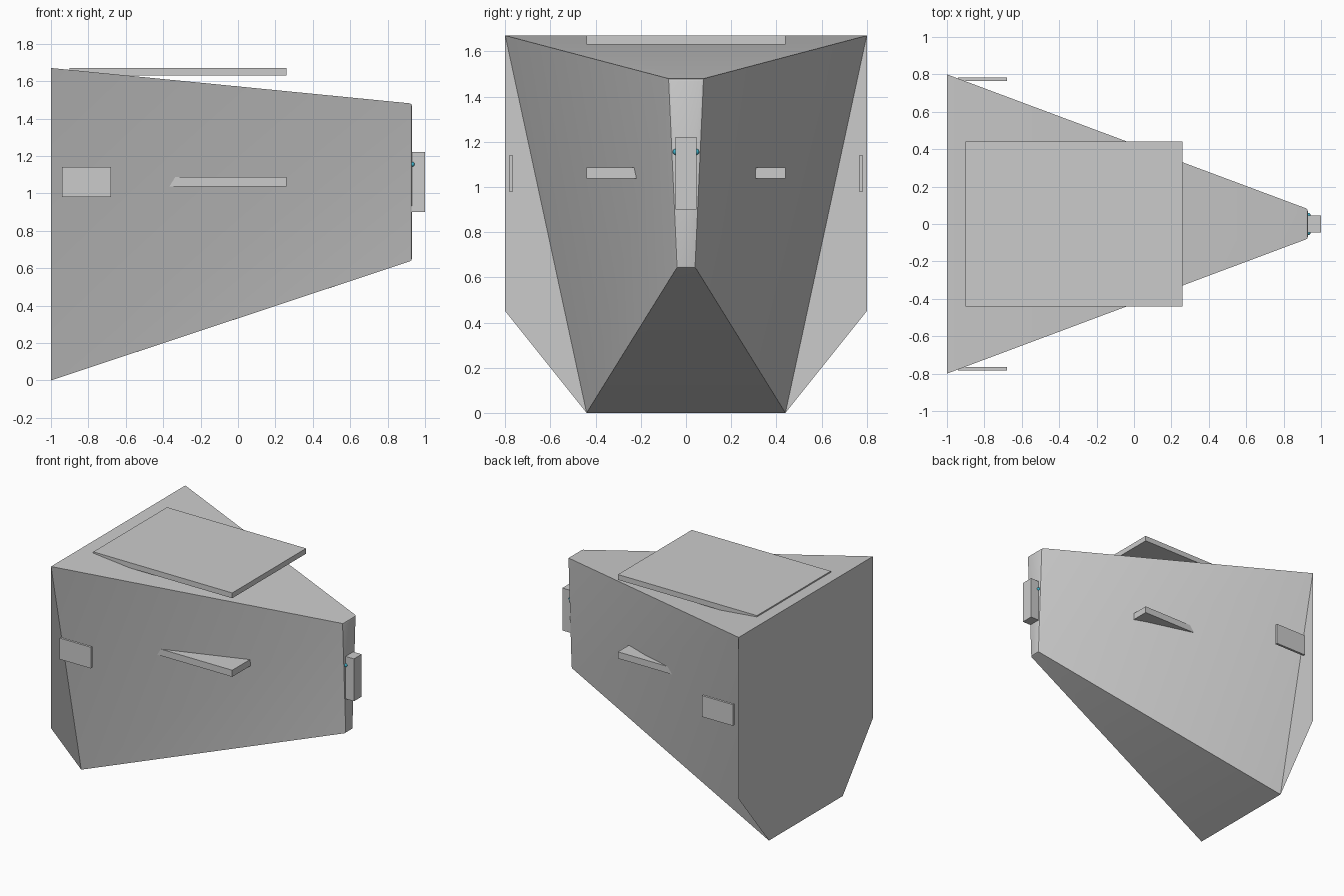
import bpy, bmesh, math

if "Cube" in bpy.data.objects:
    bpy.data.objects.remove(bpy.data.objects["Cube"])


def box(name, x0, x1, y0, y1, z0, z1):
    bm = bmesh.new()
    bmesh.ops.create_cube(bm, size=1)
    for v in bm.verts:
        v.co = ((x0 + x1) / 2 + v.co.x * (x1 - x0),
                (y0 + y1) / 2 + v.co.y * (y1 - y0),
                (z0 + z1) / 2 + v.co.z * (z1 - z0))
    me = bpy.data.meshes.new(name)
    bm.to_mesh(me)
    bm.free()
    ob = bpy.data.objects.new(name, me)
    bpy.context.collection.objects.link(ob)
    return ob


# Tapered hull: six-sided tail narrowing to a slim upright nose
half = [(-1, .80, 1.67), (-1, .80, .45), (-1, .44, 0), (.93, .042, .64), (.93, .08, 1.48)]
bm = bmesh.new()
L = [bm.verts.new((x, -y, z)) for x, y, z in half]
R = [bm.verts.new(p) for p in half]
A, B, C, D, E = range(5)
# each flank folds along a different diagonal
flanks = [[L[i] for i in t] for t in ((A, B, C), (A, C, E), (C, D, E))]
flanks += [[R[i] for i in reversed(t)] for t in ((A, B, C), (A, C, D), (A, D, E))]
for f in flanks:
    bm.faces.new(f)
bm.faces.new([L[A], L[E], R[E], R[A]])                      # top
bm.faces.new([L[C], R[C], R[D], L[D]])                      # underside
nose = bm.faces.new([L[D], R[D], R[E], L[E]])
bm.faces.new([L[A], R[A], R[B], R[C], L[C], L[B]])          # tail
bmesh.ops.bevel(bm, geom=list(nose.edges), offset=.012, segments=2,
                profile=.5, affect='EDGES')
me = bpy.data.meshes.new("hull")
bm.to_mesh(me)
bm.free()
hull = bpy.data.objects.new("hull", me)
bpy.context.collection.objects.link(hull)
bpy.context.view_layer.objects.active = hull
hull.select_set(True)
bpy.ops.object.shade_smooth_by_angle(angle=math.radians(25))

# Flat plates: roof, side fins running through the hull, nose block
box("roof_plate", -.90, .26, -.44, .44, 1.63, 1.67)
box("side_fins", -.90, .26, -.44, .44, 1.037, 1.087)
box("nose_block", .90, 1.0, -.046, .046, .90, 1.22)

teal = bpy.data.materials.new("teal")
teal.diffuse_color = (.05, .45, .6, 1)
teal.use_nodes = True
teal.node_tree.nodes["Principled BSDF"].inputs["Base Color"].default_value = teal.diffuse_color
for side, s in (("left", -1), ("right", 1)):
    # Small rear side panels
    box("panel_" + side, -.94, -.68, s * .774 - .009, s * .774 + .009, .98, 1.14)
    # Tiny beads beside the nose block
    bpy.ops.mesh.primitive_uv_sphere_add(segments=12, ring_count=8, radius=.013,
                                         location=(.932, s * .046, 1.155))
    bead = bpy.context.object
    bead.name = "bead_" + side
    bead.data.materials.append(teal)
    bpy.ops.object.shade_smooth()
